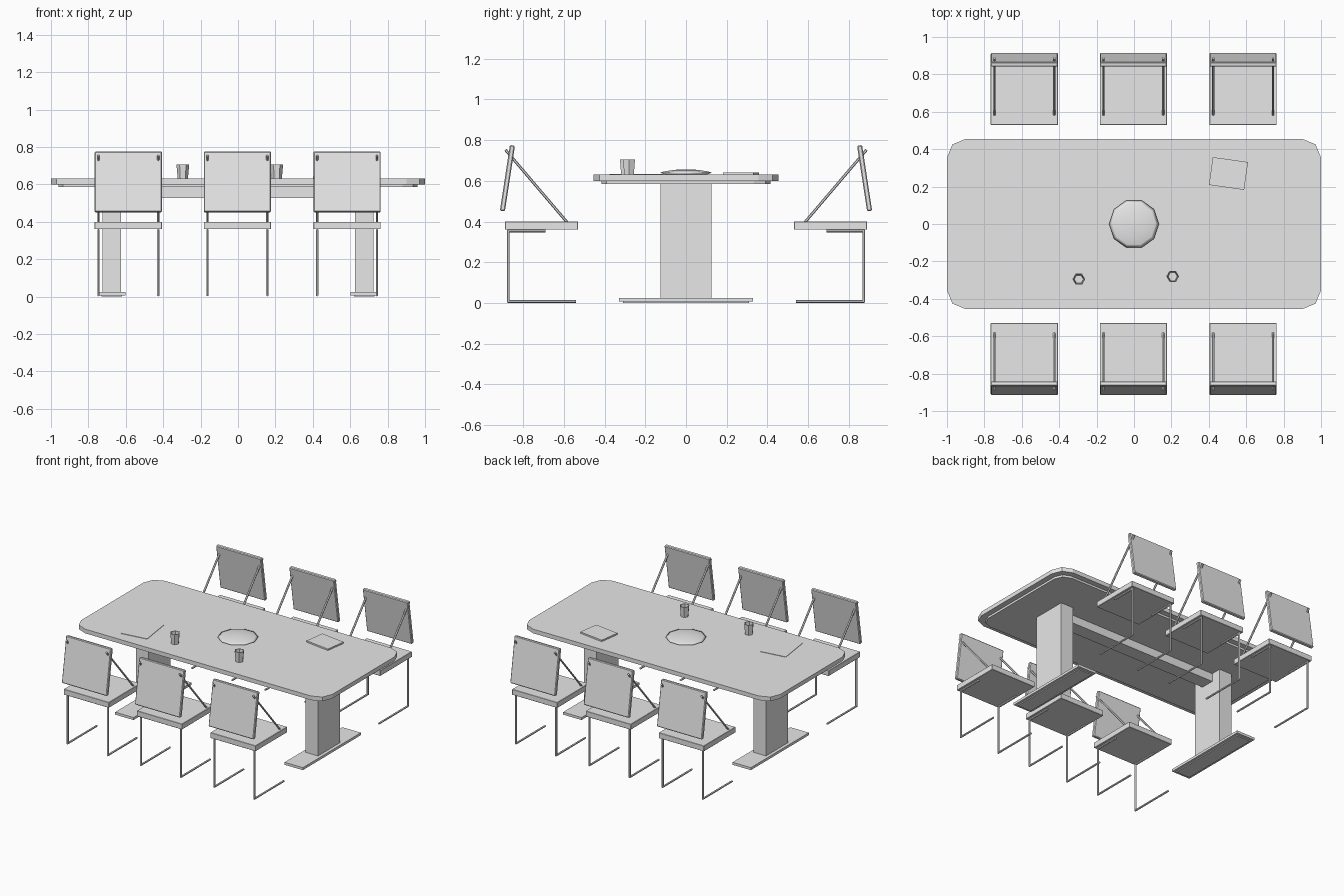
import bpy, bmesh, math
from mathutils import Vector, Matrix

if "Cube" in bpy.data.objects:
    bpy.data.objects.remove(bpy.data.objects["Cube"])

grey = bpy.data.materials.new("light grey")
grey.diffuse_color = (0.8, 0.8, 0.8, 1)
grey.use_nodes = True
grey.node_tree.nodes["Principled BSDF"].inputs["Base Color"].default_value = grey.diffuse_color


def finish(name, bm):
    bmesh.ops.recalc_face_normals(bm, faces=bm.faces[:])
    me = bpy.data.meshes.new(name)
    bm.to_mesh(me)
    bm.free()
    me.materials.append(grey)
    ob = bpy.data.objects.new(name, me)
    bpy.context.collection.objects.link(ob)
    return ob


def box(name, lo, hi, corner=0, segs=2, edge=0, mat=None):
    """Box between two corners, with rounded upright edges or a small bevel all round."""
    lo, hi = Vector(lo), Vector(hi)
    bm = bmesh.new()
    bmesh.ops.create_cube(bm, size=1)
    for v in bm.verts:
        v.co = (lo + hi) / 2 + v.co * (hi - lo)
    edges = bm.edges[:]
    if corner:
        edges = [e for e in edges if abs(e.verts[0].co.z - e.verts[1].co.z) > 1e-5]
    if corner or edge:
        bmesh.ops.bevel(bm, geom=edges, offset=corner or edge,
                        segments=segs if corner else 1, profile=0.5, affect='EDGES')
    if mat:
        bm.transform(mat)
    return finish(name, bm)


def rods(name, paths, mat, r=0.007):
    """Six-sided rods along each list of points."""
    bm = bmesh.new()
    for pts in paths:
        for a, b in zip(pts, pts[1:]):
            a, b = Vector(a), Vector(b)
            d = b - a
            m = Matrix.Translation((a + b) / 2) @ d.to_track_quat('Z', 'Y').to_matrix().to_4x4()
            bmesh.ops.create_cone(bm, cap_ends=True, segments=6, radius1=r, radius2=r,
                                  depth=d.length + r, matrix=m)
    bm.transform(mat)
    return finish(name, bm)


def lathe(name, profile, segs, loc):
    """Revolved (radius, height) profile with closed ends."""
    bm = bmesh.new()
    rings = [[bm.verts.new((loc[0] + r * math.cos(2 * math.pi * i / segs),
                            loc[1] + r * math.sin(2 * math.pi * i / segs), z))
              for i in range(segs)] for r, z in profile]
    for a, b in zip(rings, rings[1:]):
        for i in range(segs):
            j = (i + 1) % segs
            bm.faces.new((a[i], a[j], b[j], b[i]))
    bm.faces.new(rings[0])
    bm.faces.new(rings[-1])
    return finish(name, bm)


# Table
TOP = 0.63
box("table_top", (-1, -0.455, 0.6), (1, 0.455, TOP), corner=0.1)
box("table_under_panel", (-0.96, -0.415, 0.585), (0.96, 0.415, 0.601), corner=0.08)
box("table_beam", (-0.64, -0.05, 0.527), (0.64, 0.05, 0.586))
for s in (-1, 1):
    cx = s * 0.675
    box("table_pedestal", (cx - 0.05, -0.125, 0.02), (cx + 0.05, 0.125, 0.586))
    box("table_foot", (cx - 0.073, -0.33, 0.007), (cx + 0.073, 0.33, 0.025))
    box("foot_pad", (cx - 0.055, -0.31, 0), (cx + 0.055, 0.31, 0.008))

# Chairs: the far row is the near row turned half round
for turn in (0, math.pi):
    for cx in (-0.586, -0.003, 0.583):
        x = cx if turn == 0 else -cx
        m = Matrix.Rotation(turn, 4, 'Z') @ Matrix.Translation((x, 0, 0))
        box("seat", (-0.18, -0.89, 0.36), (0.18, -0.53, 0.4), edge=0.002, mat=m)
        tilt = (m @ Matrix.Translation((0, -0.8775, 0.613))
                @ Matrix.Rotation(math.radians(-8.7), 4, 'X'))
        box("backrest", (-0.18, -0.0125, -0.163), (0.18, 0.0125, 0.163), edge=0.005, mat=tilt)
        rods("back_braces", [[(s * 0.16, -0.885, 0.75), (s * 0.16, -0.587, 0.4)]
                             for s in (-1, 1)], m)
        rods("chair_legs", [[(s * 0.16, -0.695, 0.354), (s * 0.16, -0.873, 0.354),
                             (s * 0.16, -0.873, 0.008), (s * 0.16, -0.545, 0.008)]
                            for s in (-1, 1)], m)

# Serving dish
dish = lathe("serving_dish", [(0.10, TOP - 0.002), (0.133, 0.64), (0.115, 0.646),
                              (0.07, 0.653), (0.025, 0.657)], 10, (0, 0))
for p in dish.data.polygons:
    p.use_smooth = True

# Cups
for loc in ((-0.295, -0.295), (0.207, -0.28)):
    lathe("cup", [(0.027, TOP - 0.002), (0.034, 0.705), (0.029, 0.705), (0.024, 0.64)], 6, loc)

# Book and paper sheet
box("book", (-0.095, -0.075, -0.001), (0.095, 0.075, 0.011),
    mat=Matrix.Translation((0.505, 0.27, TOP)) @ Matrix.Rotation(math.radians(-8), 4, 'Z'))
box("paper_sheet", (-0.095, -0.122, -0.001), (0.095, 0.122, 0.003),
    mat=Matrix.Translation((-0.59, -0.243, TOP)) @ Matrix.Rotation(math.radians(8), 4, 'Z'))
